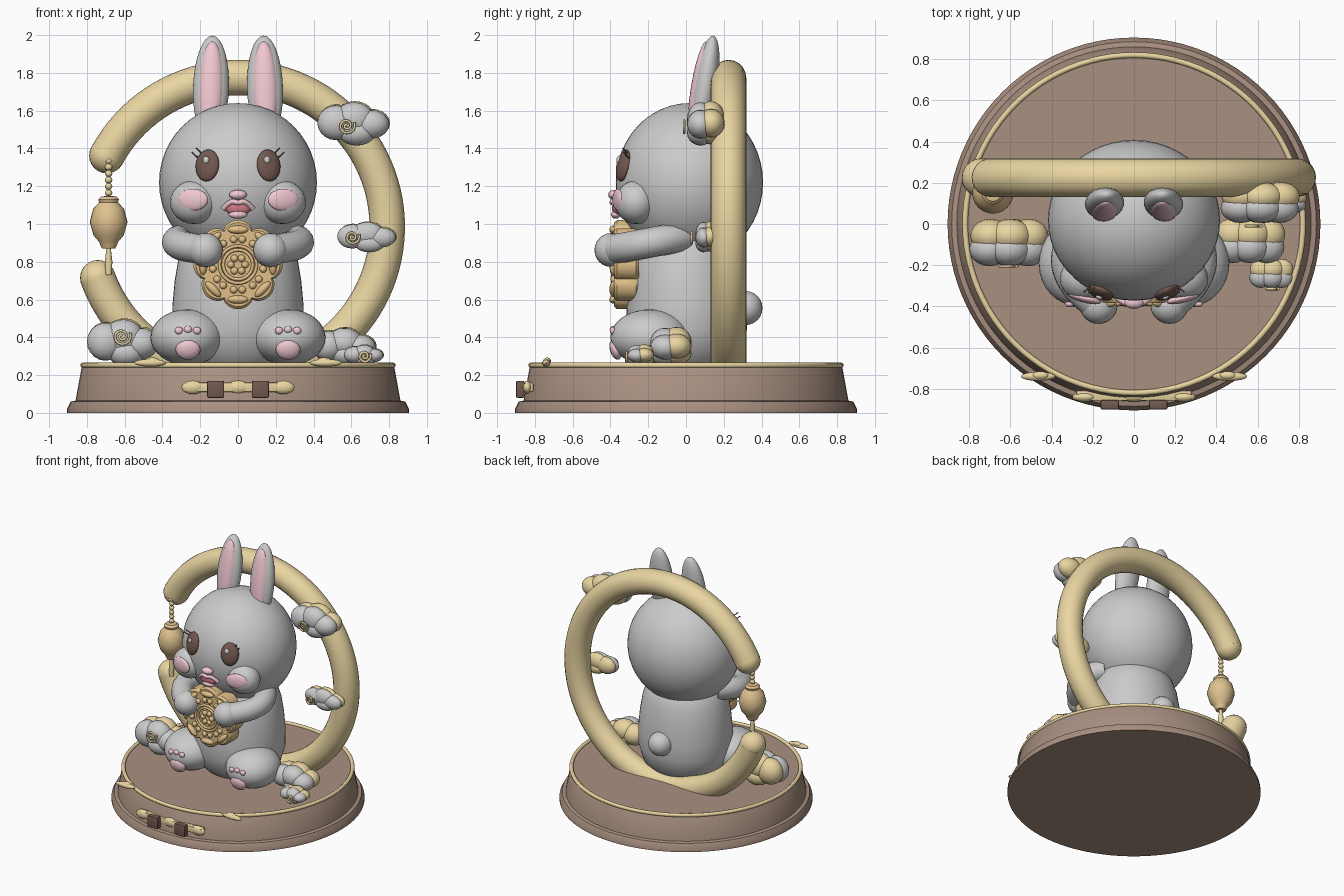
import bpy, bmesh
from math import sin, cos, pi, radians, sqrt
from mathutils import Vector, Matrix, Euler

if "Cube" in bpy.data.objects:
    bpy.data.objects.remove(bpy.data.objects["Cube"])


def material(name, rgb):
    m = bpy.data.materials.new(name)
    m.diffuse_color = (*rgb, 1)
    m.use_nodes = True
    m.node_tree.nodes["Principled BSDF"].inputs["Base Color"].default_value = m.diffuse_color
    return m


WHITE = material("white", (0.9, 0.89, 0.88))
GOLD = material("gold", (0.82, 0.67, 0.36))
WOOD = material("brown", (0.40, 0.28, 0.22))
PINK = material("pink", (0.88, 0.58, 0.64))
RED = material("red", (0.62, 0.20, 0.24))
DARK = material("dark", (0.17, 0.10, 0.08))
CAKE = material("baked", (0.76, 0.53, 0.25))
LAMP = material("amber", (0.74, 0.54, 0.28))


def finish(name, bm, mat, angle=35):
    bmesh.ops.recalc_face_normals(bm, faces=bm.faces)
    me = bpy.data.meshes.new(name)
    bm.to_mesh(me)
    bm.free()
    ob = bpy.data.objects.new(name, me)
    bpy.context.collection.objects.link(ob)
    me.materials.append(mat)
    smooth(ob, angle)
    return ob


def smooth(ob, angle=35):
    bpy.ops.object.select_all(action='DESELECT')
    ob.select_set(True)
    bpy.context.view_layer.objects.active = ob
    bpy.ops.object.shade_smooth_by_angle(angle=radians(angle))


def blob(name, loc, size, mat, rot=None, seg=24):
    """Ellipsoid; rot is an optional rotation matrix."""
    bm = bmesh.new()
    m = Matrix.Translation(loc) @ (rot or Matrix()) @ Matrix.Diagonal((*size, 1))
    bmesh.ops.create_uvsphere(bm, u_segments=seg, v_segments=seg // 2, radius=1, matrix=m)
    return finish(name, bm, mat, 60)


def lathe(name, profile, mat, loc=(0, 0, 0), seg=48, sy=1.0):
    """Turned solid from (radius, z) pairs."""
    bm = bmesh.new()
    vs = [bm.verts.new((r, 0, z)) for r, z in profile]
    es = [bm.edges.new(p) for p in zip(vs, vs[1:])]
    bmesh.ops.spin(bm, geom=vs + es, cent=(0, 0, 0), axis=(0, 0, 1), angle=2 * pi, steps=seg)
    bmesh.ops.remove_doubles(bm, verts=bm.verts, dist=1e-4)
    bmesh.ops.transform(bm, verts=bm.verts, matrix=Matrix.Translation(loc) @ Matrix.Diagonal((1, sy, 1, 1)))
    return finish(name, bm, mat)


def tube(name, pts, r, mat, nurbs=False, cyclic=False, res=4):
    cu = bpy.data.curves.new(name, 'CURVE')
    cu.dimensions, cu.bevel_depth, cu.bevel_resolution = '3D', r, res
    cu.use_fill_caps = True
    sp = cu.splines.new('NURBS' if nurbs else 'POLY')
    sp.points.add(len(pts) - 1)
    for p, co in zip(sp.points, pts):
        p.co = (*co, 1)
    sp.use_cyclic_u = cyclic
    if nurbs:
        sp.order_u, sp.use_endpoint_u = 3, True
    ob = bpy.data.objects.new(name, cu)
    bpy.context.collection.objects.link(ob)
    cu.materials.append(mat)
    bpy.ops.object.select_all(action='DESELECT')
    ob.select_set(True)
    bpy.context.view_layer.objects.active = ob
    bpy.ops.object.convert(target='MESH')
    smooth(bpy.context.object, 50)


def circle(cx, y, cz, r, n=48):
    return [(cx + r * cos(2 * pi * i / n), y, cz + r * sin(2 * pi * i / n)) for i in range(n)]


def box(name, loc, size, mat, bevel=0.008):
    bm = bmesh.new()
    bmesh.ops.create_cube(bm, size=1, matrix=Matrix.Translation(loc) @ Matrix.Diagonal((*size, 1)))
    bmesh.ops.bevel(bm, geom=bm.edges[:], offset=bevel, segments=2, affect='EDGES', profile=0.5)
    return finish(name, bm, mat)


# Base with gold rim, blank plaque and rim ornaments
lathe("base", [(0, 0), (0.905, 0), (0.905, 0.02), (0.885, 0.06), (0.86, 0.065),
               (0.828, 0.24), (0.82, 0.25), (0, 0.25)], WOOD, seg=96)
tube("base_rim", [(0.82 * cos(i * pi / 48), 0.82 * sin(i * pi / 48), 0.252) for i in range(96)],
     0.014, GOLD, cyclic=True)
box("plaque", (0, -0.833, 0.135), (0.56, 0.05, 0.05), GOLD)
for x in (-0.24, 0, 0.24):
    blob("plaque_scroll", (x, -0.84, 0.135), (0.06, 0.025, 0.036), GOLD, seg=16)
for x in (-0.118, 0.118):
    box("plaque_stud", (x, -0.878, 0.125), (0.09, 0.045, 0.09), DARK)
for s in (-1, 1):
    blob("rim_ornament", (s * 0.465, -0.74, 0.265), (0.085, 0.022, 0.02), GOLD, seg=16)
    blob("rim_ornament_top", (s * 0.455, -0.735, 0.275), (0.04, 0.02, 0.018), GOLD, seg=16)

# Open moon ring with rounded ends
RC, RY, RT = 0.79, 0.225, 0.094
arc = [radians(151.5 - 311.5 * i / 90) for i in range(91)]
ring = [(RC * cos(a), RY, 0.985 + RC * sin(a)) for a in arc]
tube("moon_ring", ring, RT, GOLD, res=8)
for p in (ring[0], ring[-1]):
    blob("moon_ring_end", p, (RT, RT, RT), GOLD)

# Hanging lantern
lathe("lantern", [(0, 0.87), (0.035, 0.87), (0.045, 0.89), (0.05, 0.905), (0.08, 0.94), (0.1, 1.01),
                  (0.082, 1.08), (0.05, 1.115), (0.055, 1.13), (0.04, 1.145), (0, 1.15)],
      LAMP, (-0.685, 0.15, 0), 24)
tube("lantern_cord", [(-0.685, 0.15, 0.74), (-0.685, 0.15, 1.38)], 0.01, GOLD)
for i in range(6):
    blob("lantern_bead", (-0.685, 0.15, 1.165 + i * 0.034), (0.02, 0.02, 0.018), GOLD, seg=12)
lathe("lantern_tassel", [(0, 0.73), (0.016, 0.73), (0.02, 0.8), (0.012, 0.87), (0, 0.87)],
      GOLD, (-0.685, 0.15, 0), 16)

# Rabbit: head, body and tail
HC, HR = Vector((0, 0.018, 1.22)), Vector((0.418, 0.39, 0.42))
blob("head", HC, HR, WHITE, seg=48)
lathe("body", [(0, 0.25), (0.24, 0.255), (0.31, 0.32), (0.345, 0.44), (0.348, 0.56), (0.335, 0.7),
               (0.315, 0.82), (0.27, 0.94), (0.17, 1.02), (0, 1.05)], WHITE, (0, 0.005, 0), sy=0.92)
blob("tail", (0, 0.315, 0.555), (0.09, 0.09, 0.09), WHITE)


def on_head(x, z):
    """Point on the face and the turn that points local -y outward."""
    k = sqrt(1 - (x / HR.x) ** 2 - ((z - HC.z) / HR.z) ** 2)
    p = Vector((x, HC.y - HR.y * k, z))
    d = p - HC
    n = Vector((d.x / HR.x ** 2, d.y / HR.y ** 2, d.z / HR.z ** 2))
    return p, n.to_track_quat('-Y', 'Z').to_matrix().to_4x4()


for s in (-1, 1):
    # Ears
    lean = Euler((-0.16, s * -0.03, 0)).to_matrix().to_4x4()
    blob("ear", (s * 0.143, 0.1, 1.72), (0.095, 0.064, 0.281), WHITE, lean, 32)
    blob("inner_ear", (s * 0.143, 0.068, 1.72), (0.066, 0.042, 0.25), PINK, lean)
    # Eyes, highlights and lashes
    p, q = on_head(s * 0.162, 1.31)
    blob("eye", p, (0.066, 0.03, 0.086), DARK, q)
    blob("eye_highlight", p + Vector((-0.008, -0.026, 0.03)), (0.018, 0.01, 0.02), WHITE, q, 12)
    for dx, dz in ((0.0, 0.0), (-0.022, 0.022)):
        a, _ = on_head(s * (0.207 + dx), 1.345 + dz)
        tube("eyelash", [a, a + Vector((s * 0.036, -0.03, 0.035))], 0.004, DARK, res=2)
    # Cheeks
    blob("cheek", (s * 0.235, -0.265, 1.115), (0.125, 0.11, 0.115), WHITE)
    blob("blush", (s * 0.24, -0.36, 1.128), (0.084, 0.022, 0.058), PINK,
         Euler((0, 0, s * 0.25)).to_matrix().to_4x4())
    # Arms and hands
    tube("arm", [(s * 0.25, -0.02, 0.93), (s * 0.34, -0.12, 0.915), (s * 0.3, -0.3, 0.88),
                 (s * 0.18, -0.39, 0.865)], 0.08, WHITE, nurbs=True)
    blob("hand", (s * 0.172, -0.395, 0.862), (0.092, 0.09, 0.09), WHITE)
    # Legs with sole and toe pads
    blob("leg", (s * 0.268, -0.19, 0.4), (0.195, 0.21, 0.148), WHITE, seg=32)
    blob("sole_pad", (s * 0.265, -0.373, 0.335), (0.066, 0.03, 0.056), PINK,
         Euler((0.3, 0, 0)).to_matrix().to_4x4(), 16)
    for dx, dz in ((-0.048, 0), (0, 0.006), (0.048, 0)):
        blob("toe_pad", (s * 0.265 + dx, -0.388, 0.435 + dz), (0.022, 0.016, 0.02), PINK, seg=12)

# Nose and mouth
blob("nose", (0, -0.382, 1.155), (0.047, 0.03, 0.026), PINK, seg=16)
blob("mouth", (0, -0.362, 1.085), (0.068, 0.03, 0.042), RED)
tube("upper_lip", [(-0.078, -0.36, 1.08), (-0.04, -0.388, 1.125), (0, -0.392, 1.11),
                   (0.04, -0.388, 1.125), (0.078, -0.36, 1.08)], 0.014, PINK, nurbs=True)
blob("lower_lip", (0, -0.372, 1.05), (0.05, 0.025, 0.022), PINK, seg=16)

# Scalloped round cake with raised petals, rings and blossom
CZ = 0.785
bm = bmesh.new()
rings = []
for y, k in ((-0.25, 0.94), (-0.265, 1), (-0.365, 1), (-0.38, 0.94)):
    rings.append([])
    for i in range(96):
        a = 2 * pi * i / 96
        r = k * (0.2 + 0.036 * abs(cos(4 * a)) ** 0.7)
        rings[-1].append(bm.verts.new((r * cos(a), y, CZ + r * sin(a))))
for lo, hi in zip(rings, rings[1:]):
    for i in range(96):
        j = (i + 1) % 96
        bm.faces.new((lo[i], lo[j], hi[j], hi[i]))
bm.faces.new(rings[0])
bm.faces.new(rings[-1])
finish("cake", bm, CAKE)
for i in range(8):
    a = i * pi / 4
    turn = Matrix.Rotation(-a, 4, 'Y')
    blob("cake_petal", (0.185 * cos(a), -0.382, CZ + 0.185 * sin(a)), (0.022, 0.024, 0.055), CAKE, turn, 16)
    for d in (-0.17, 0.17):
        blob("cake_bead", (0.135 * cos(a + d), -0.382, CZ + 0.135 * sin(a + d)),
             (0.02, 0.018, 0.02), CAKE, seg=12)
for r in (0.098, 0.078):
    tube("cake_ring", circle(0, -0.388, CZ, r), 0.009, CAKE, cyclic=True)
for i in range(6):
    a = i * pi / 3
    blob("cake_blossom", (0.038 * cos(a), -0.384, CZ + 0.038 * sin(a)), (0.02, 0.018, 0.02), CAKE, seg=12)


# Clouds: white lobes in front, gold lobes behind, spiral on the face
def cloud(c, h, spiral=None):
    lobes = ((-0.48, 0.05, 0.52, 0.8), (0.02, 0.22, 0.56, 0.78), (0.5, -0.02, 0.5, 0.66), (0.1, -0.4, 0.52, 0.6))
    for dx, dz, rx, rz in lobes:
        for name, mat, oy, off in (("cloud", WHITE, -0.28, 0), ("cloud_back", GOLD, 0.28, 0.05)):
            blob(name, (c[0] + (dx + off / 2) * h[0], c[1] + oy * h[1], c[2] + (dz + off) * h[2]),
                 (rx * h[0], 0.72 * h[1], rz * h[2]), mat, seg=20)
    if spiral:
        x, y, z, r = spiral
        tube("cloud_spiral", [(x + r * t / 24 * cos(t * 0.5), y, z + r * t / 24 * sin(t * 0.5))
                              for t in range(2, 27)], 0.007, GOLD, res=2)


cloud((0.61, 0.105, 1.53), (0.19, 0.1, 0.115), (0.575, -0.01, 1.52, 0.042))
cloud((0.68, 0.11, 0.93), (0.155, 0.06, 0.08), (0.605, 0.03, 0.93, 0.036))
cloud((-0.61, -0.09, 0.37), (0.19, 0.115, 0.125), (-0.615, -0.205, 0.405, 0.046))
cloud((0.56, -0.08, 0.35), (0.17, 0.11, 0.1))
cloud((0.665, -0.24, 0.305), (0.105, 0.07, 0.055), (0.67, -0.315, 0.3, 0.032))
